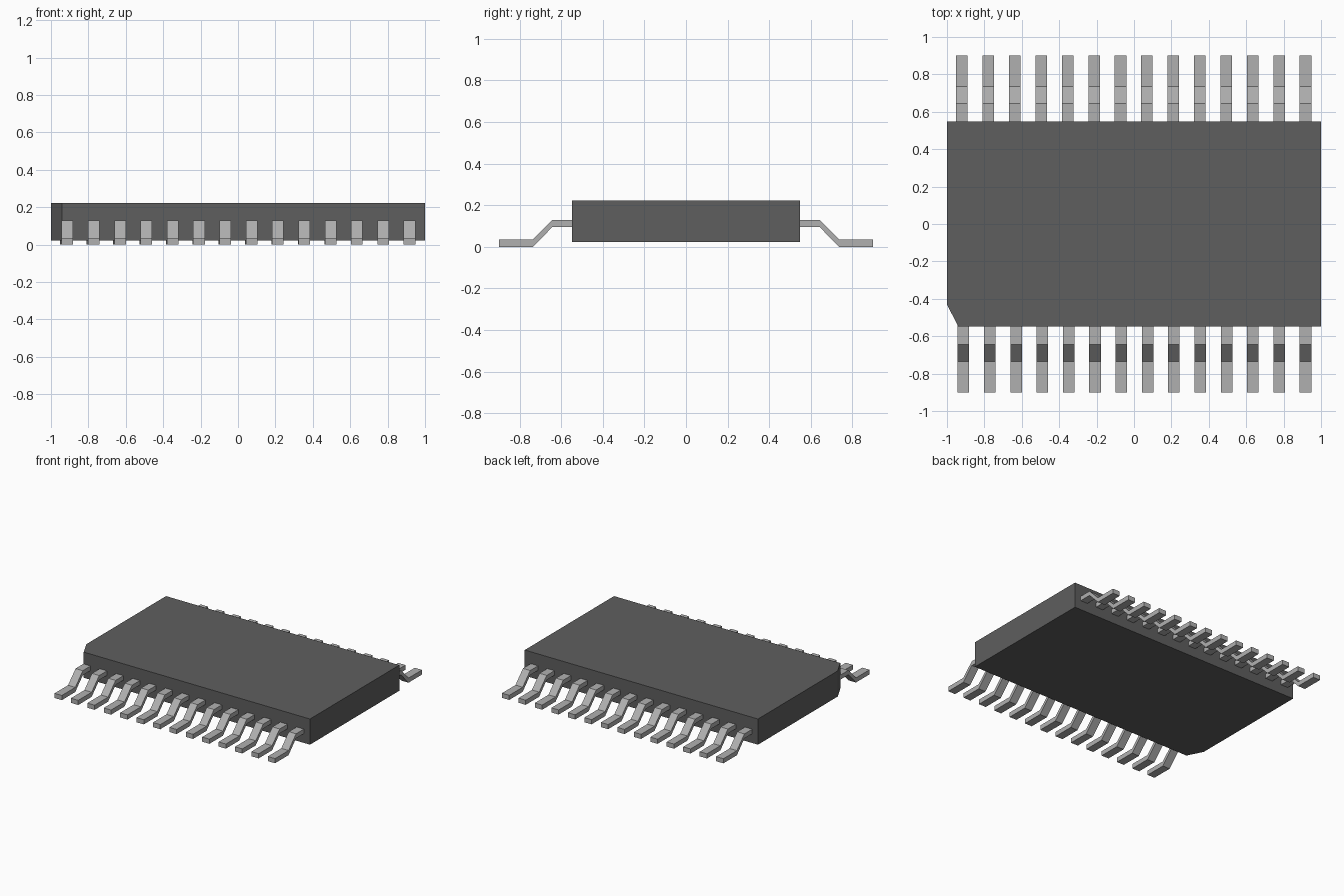
import bpy
import bmesh

cube = bpy.data.objects.get("Cube")
if cube:
    bpy.data.objects.remove(cube, do_unlink=True)


def make_material(name, value):
    mat = bpy.data.materials.new(name)
    mat.use_nodes = True
    colour = (value, value, value, 1.0)
    mat.diffuse_color = colour
    mat.node_tree.nodes["Principled BSDF"].inputs["Base Color"].default_value = colour
    return mat


def extrude_outline(name, points, offset, mat):
    """Close a flat outline and extrude it into a solid."""
    bm = bmesh.new()
    face = bm.faces.new([bm.verts.new(p) for p in points])
    result = bmesh.ops.extrude_face_region(bm, geom=[face])
    moved = [v for v in result["geom"] if isinstance(v, bmesh.types.BMVert)]
    bmesh.ops.translate(bm, verts=moved, vec=offset)
    bmesh.ops.recalc_face_normals(bm, faces=bm.faces)
    mesh = bpy.data.meshes.new(name)
    bm.to_mesh(mesh)
    bm.free()
    mesh.materials.append(mat)
    obj = bpy.data.objects.new(name, mesh)
    bpy.context.collection.objects.link(obj)
    return obj


body_mat = make_material("dark grey plastic", 0.113)
pin_mat = make_material("light grey metal", 0.434)

# Flat package body with one clipped corner
HALF_Y, BOTTOM, TOP = 0.547, 0.023, 0.222
outline = [(-0.94, -HALF_Y), (1, -HALF_Y), (1, HALF_Y), (-1, HALF_Y), (-1, -0.43)]
extrude_outline("package_body", [(x, y, BOTTOM) for x, y in outline],
                (0, 0, TOP - BOTTOM), body_mat)

# Bent pin profile (distance from the centre line, height)
profile = [(0.54, 0.13), (0.643, 0.13), (0.735, 0.036), (0.90, 0.036),
           (0.90, 0.0), (0.735, 0.0), (0.643, 0.095), (0.54, 0.095)]
PINS, WIDTH, LAST_X = 14, 0.062, 0.917

# Two rows of pins along the long sides
for side, sign, first_x in (("front", -1, -0.912), ("back", 1, -0.92)):
    step = (LAST_X - first_x) / (PINS - 1)
    for i in range(PINS):
        x = first_x + i * step - WIDTH / 2
        extrude_outline(f"{side}_pin_{i + 1}", [(x, sign * y, z) for y, z in profile],
                        (WIDTH, 0, 0), pin_mat)
